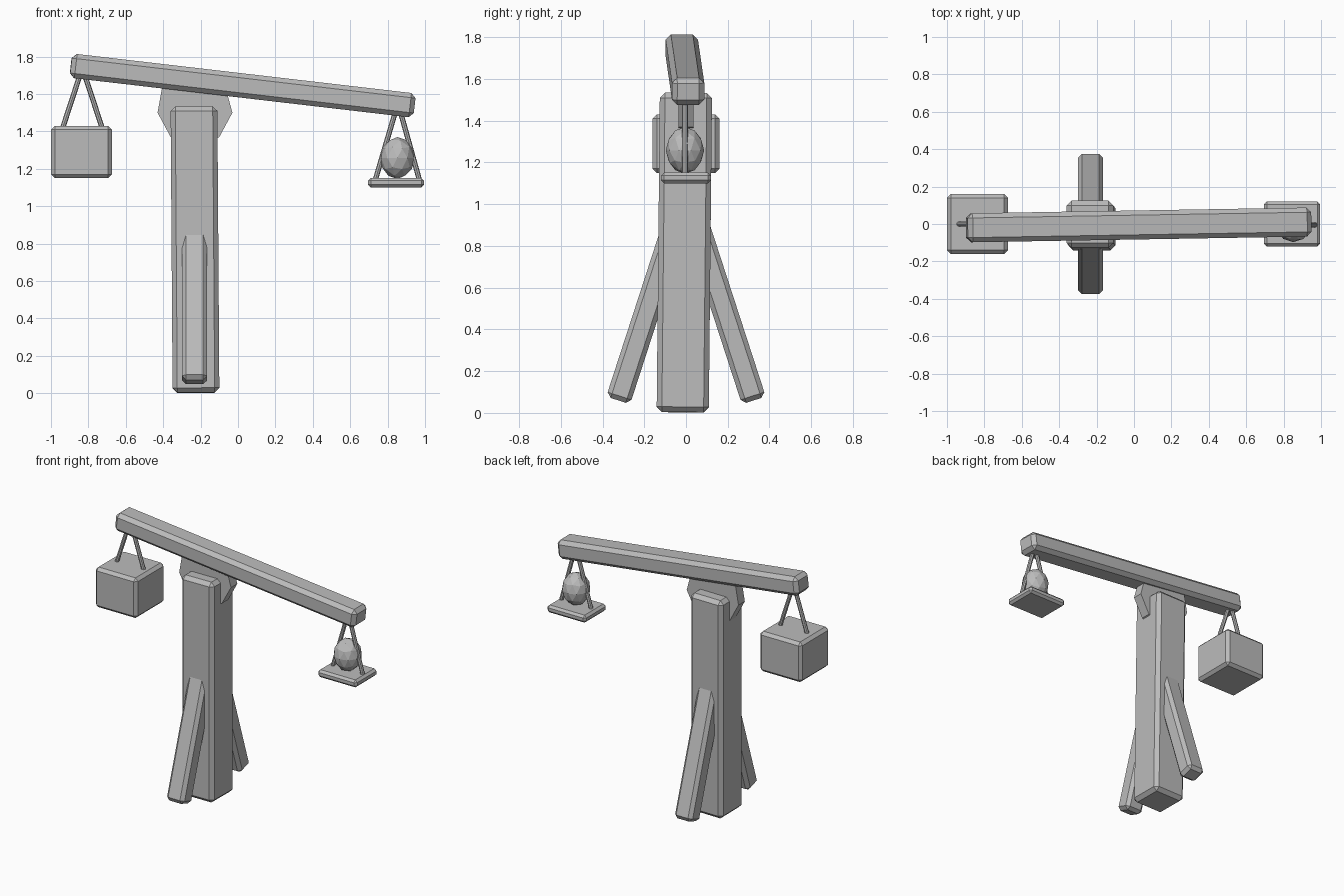
import bpy
import bmesh
import math
from mathutils import Vector

cube = bpy.data.objects.get("Cube")
if cube:
    bpy.data.objects.remove(cube, do_unlink=True)

GREY = (0.5, 0.5, 0.5, 1)
grey = bpy.data.materials.new("plain grey")
grey.use_nodes = True
grey.diffuse_color = GREY
grey.node_tree.nodes["Principled BSDF"].inputs["Base Color"].default_value = GREY


def finish(name, bm, loc=(0, 0, 0), rot=(0, 0, 0)):
    mesh = bpy.data.meshes.new(name)
    bmesh.ops.recalc_face_normals(bm, faces=bm.faces)
    bm.to_mesh(mesh)
    bm.free()
    mesh.materials.append(grey)
    obj = bpy.data.objects.new(name, mesh)
    obj.location, obj.rotation_euler = loc, rot
    bpy.context.collection.objects.link(obj)
    return obj


def block(name, size, loc, rot=(0, 0, 0), bevel=0.025):
    """Box with chamfered edges."""
    bm = bmesh.new()
    bmesh.ops.create_cube(bm, size=1)
    bmesh.ops.scale(bm, vec=size, verts=bm.verts)
    bmesh.ops.bevel(bm, geom=bm.edges[:], offset=bevel, segments=1, affect='EDGES')
    return finish(name, bm, loc, rot)


def rod(name, start, end, radius=0.014):
    """Thin rod between two points."""
    start, end = Vector(start), Vector(end)
    axis = end - start
    bm = bmesh.new()
    bmesh.ops.create_cone(bm, cap_ends=True, segments=8, radius1=radius,
                          radius2=radius, depth=axis.length)
    return finish(name, bm, (start + end) / 2, axis.to_track_quat('Z', 'Y').to_euler())


# Upright post and the tilted beam on top
block("post", (0.25, 0.25, 1.53), (-0.23, -0.008, 0.768), (-0.01, -0.007, 0))
block("beam", (1.85, 0.155, 0.13), (0.025, -0.005, 1.645), (0, 0.116, 0.017))

# Flat pivot plate between post and beam
bm = bmesh.new()
outline = [(-0.43, 1.5), (-0.36, 1.37), (-0.23, 1.31), (-0.1, 1.37),
           (-0.03, 1.5), (-0.06, 1.61), (-0.405, 1.64)]
face = bm.faces.new([bm.verts.new((x, -0.035, z)) for x, z in outline])
side = bmesh.ops.extrude_face_region(bm, geom=[face])
bmesh.ops.translate(bm, vec=(0, 0.07, 0),
                    verts=[v for v in side["geom"] if isinstance(v, bmesh.types.BMVert)])
finish("pivot_plate", bm)

# Sloping braces, front and back
length = 0.9
for name, sign in (("front_brace", -1), ("back_brace", 1)):
    angle = math.radians(18)
    y = 0.325 - math.sin(angle) * length / 2
    z = 0.06 + math.cos(angle) * length / 2
    block(name, (0.135, 0.12, length), (-0.232, sign * y, z), (sign * angle, 0, 0), 0.022)

# Heavy counterweight on the raised end
block("counterweight", (0.325, 0.32, 0.28), (-0.837, 0, 1.29), bevel=0.02)
for name, sign in (("right", -1), ("left", 1)):
    rod("counterweight_rod_" + name, (-0.832 + sign * 0.01, 0, 1.71),
        (-0.832 + sign * 0.105, 0, 1.42))

# Tray on the lowered end
block("tray", (0.3, 0.24, 0.052), (0.845, 0, 1.126), bevel=0.015)
for name, sign in (("right", -1), ("left", 1)):
    rod("tray_rod_" + name, (0.855 + sign * 0.012, -0.005, 1.51),
        (0.852 + sign * 0.118, -0.005, 1.14))

# Faceted stone on the tray
bm = bmesh.new()
bmesh.ops.create_icosphere(bm, subdivisions=2, radius=1)
bmesh.ops.scale(bm, vec=(0.092, 0.092, 0.112), verts=bm.verts)
finish("stone", bm, (0.852, -0.005, 1.258))
